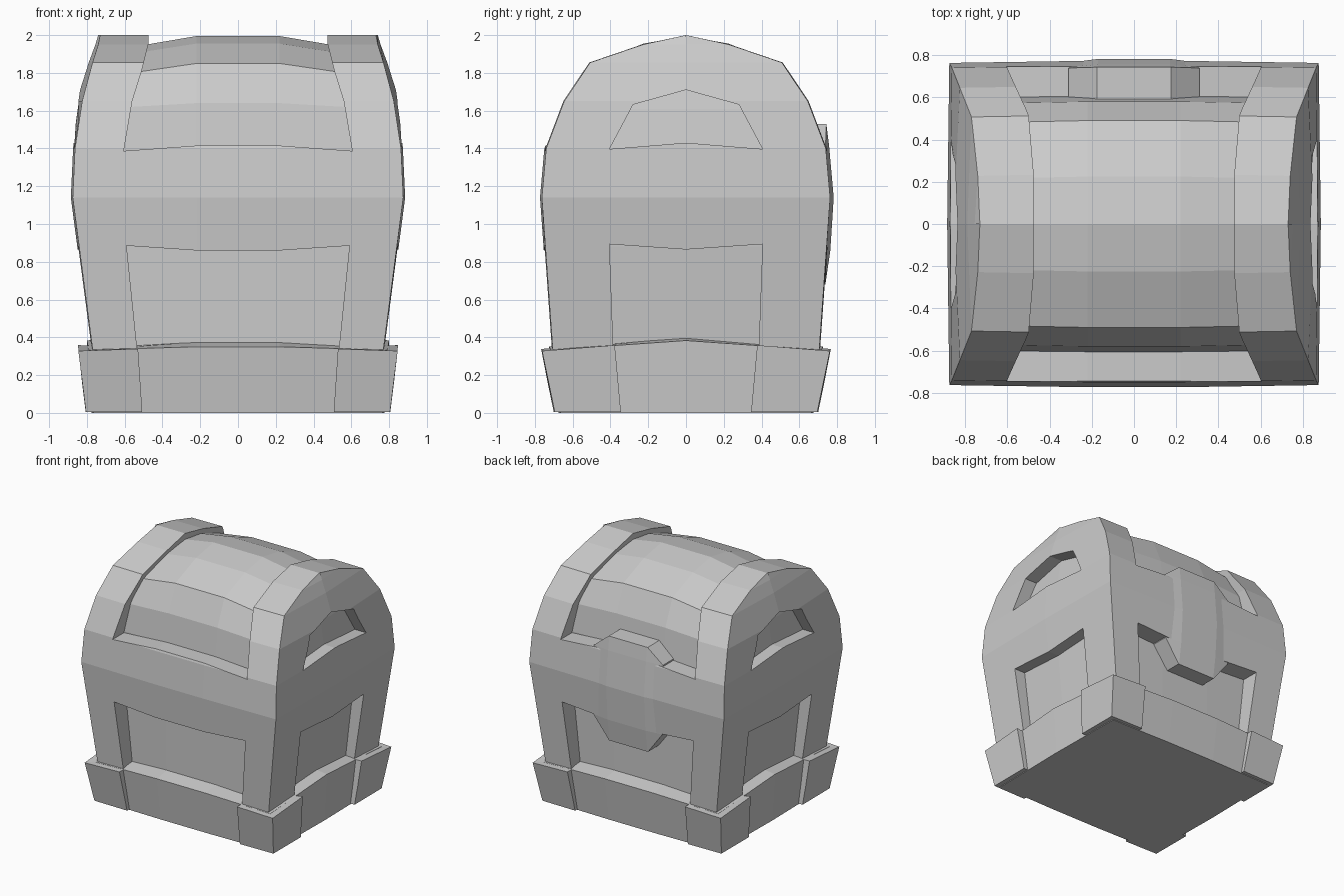
import bpy, bmesh

if "Cube" in bpy.data.objects:
    bpy.data.objects.remove(bpy.data.objects["Cube"])


def make_object(name, verts, faces):
    mesh = bpy.data.meshes.new(name)
    bm = bmesh.new()
    vs = [bm.verts.new(v) for v in verts]
    for f in faces:
        bm.faces.new([vs[i] for i in f])
    bmesh.ops.remove_doubles(bm, verts=bm.verts, dist=0.0005)
    bmesh.ops.recalc_face_normals(bm, faces=bm.faces)
    bm.to_mesh(mesh)
    bm.free()
    ob = bpy.data.objects.new(name, mesh)
    bpy.context.collection.objects.link(ob)
    return ob


def loft(name, rings, cap_top=True):
    """Skin a stack of equal-length point rings and cap the ends."""
    n = len(rings[0])
    verts = [p for r in rings for p in r]
    faces = [tuple(range(n))]
    if cap_top:
        faces.append(tuple(range(len(verts) - n, len(verts))))
    for k in range(len(rings) - 1):
        a, b = k * n, (k + 1) * n
        for i in range(n):
            j = (i + 1) % n
            faces.append((a + i, a + j, b + j, b + i))
    return make_object(name, verts, faces)


def bulged_ring(z, x, y, bow=0.0, side=0.0, out=0.01, m=0.22):
    """Rounded-out rectangle; bow and side lift the middles of its edges."""
    xb, yb = x + out, (y + 0.01 if y else 0)
    return [(-x, -y, z), (-m, -yb, z + bow), (m, -yb, z + bow), (x, -y, z),
            (xb, 0, z + side), (x, y, z), (m, yb, z + bow),
            (-m, yb, z + bow), (-x, y, z), (-xb, 0, z + side)]


def mirrored(half):
    """Complete an outline given its right half, listed bottom to top."""
    return half + [(-a, z) for a, z in reversed(half) if a > 0]


def cut(target, outline, axis):
    """Cut a prism right through the target along x or y."""
    if axis == 'Y':
        rings = [[(a, d, z) for a, z in outline] for d in (-2, 2)]
    else:
        rings = [[(d, a, z) for a, z in outline] for d in (-2, 2)]
    cutter = loft("cutter", rings)
    cutter.hide_render = True
    mod = target.modifiers.new("cut", 'BOOLEAN')
    mod.operation = 'DIFFERENCE'
    mod.solver = 'EXACT'
    mod.object = cutter
    bpy.context.view_layer.objects.active = target
    bpy.ops.object.modifier_apply(modifier=mod.name)
    bpy.data.objects.remove(cutter, do_unlink=True)


# Outer frame: posts, belt and arched lid ends
frame_levels = [(0.30, 0.765, 0.703), (1.14, 0.875, 0.763), (1.40, 0.863, 0.740),
                (1.65, 0.825, 0.645, 0, 0, 0.03), (1.855, 0.770, 0.507, 0, 0, 0.02),
                (1.95, 0.740, 0.228, 0, 0, 0.015), (2.00, 0.730, 0)]
frame = loft("chest_frame", [bulged_ring(*l) for l in frame_levels], cap_top=False)

# Openings: lower front/back, lower sides, lid top, lid end windows
cut(frame, mirrored([(0.52, 0.20), (0.59, 0.885), (0.22, 0.86)]), 'Y')
cut(frame, mirrored([(0.38, 0.20), (0.405, 0.893), (0, 0.865)]), 'X')
cut(frame, mirrored([(0.22, 1.415), (0.605, 1.387), (0.56, 1.65), (0.51, 1.81),
                     (0.475, 1.95), (0.475, 2.1)]), 'Y')
cut(frame, mirrored([(0, 1.43), (0.405, 1.397), (0.28, 1.632), (0, 1.71)]), 'X')

# Recessed panels behind the frame
core_levels = [(0.10, 0.67, 0.588), (0.88, 0.745, 0.595), (1.40, 0.765, 0.597),
               (1.61, 0.735, 0.570, 0.03), (1.78, 0.70, 0.480, 0.07),
               (1.885, 0.67, 0.215, 0.07), (1.92, 0.66, 0, 0.075)]
loft("inner_panels", [bulged_ring(*l) for l in core_levels], cap_top=False)

# Base plinth with a ledge rising toward the panels
loft("base_rail", [bulged_ring(0.0, 0.765, 0.665),
                   bulged_ring(0.333, 0.79, 0.715, 0.017, 0.05),
                   bulged_ring(0.35, 0.66, 0.575, 0.025, 0.05)])

# Base corner blocks: one flared block with the middles cut away
corners = loft("base_corner_blocks", [bulged_ring(0.005, 0.805, 0.695, out=0.003),
                                      bulged_ring(0.328, 0.845, 0.762, 0.022, 0.06, 0.003),
                                      bulged_ring(0.345, 0.60, 0.50, 0.01, 0.01)])
cut(corners, mirrored([(0.50, -0.1), (0.54, 0.5)]), 'Y')
cut(corners, mirrored([(0.335, -0.1), (0.39, 0.5)]), 'X')

# Clasp plate on the back of the belt
clasp = []
for z, w, y in ((0.68, 0.175, 0.738), (0.86, 0.31, 0.764), (1.14, 0.31, 0.782),
                (1.42, 0.31, 0.757), (1.53, 0.175, 0.743)):
    e = y - 0.018 if w > 0.2 else y
    clasp.append([(-w, 0.55, z), (-w, e, z), (-0.17, y, z),
                  (0.17, y, z), (w, e, z), (w, 0.55, z)])
loft("back_clasp", clasp)
